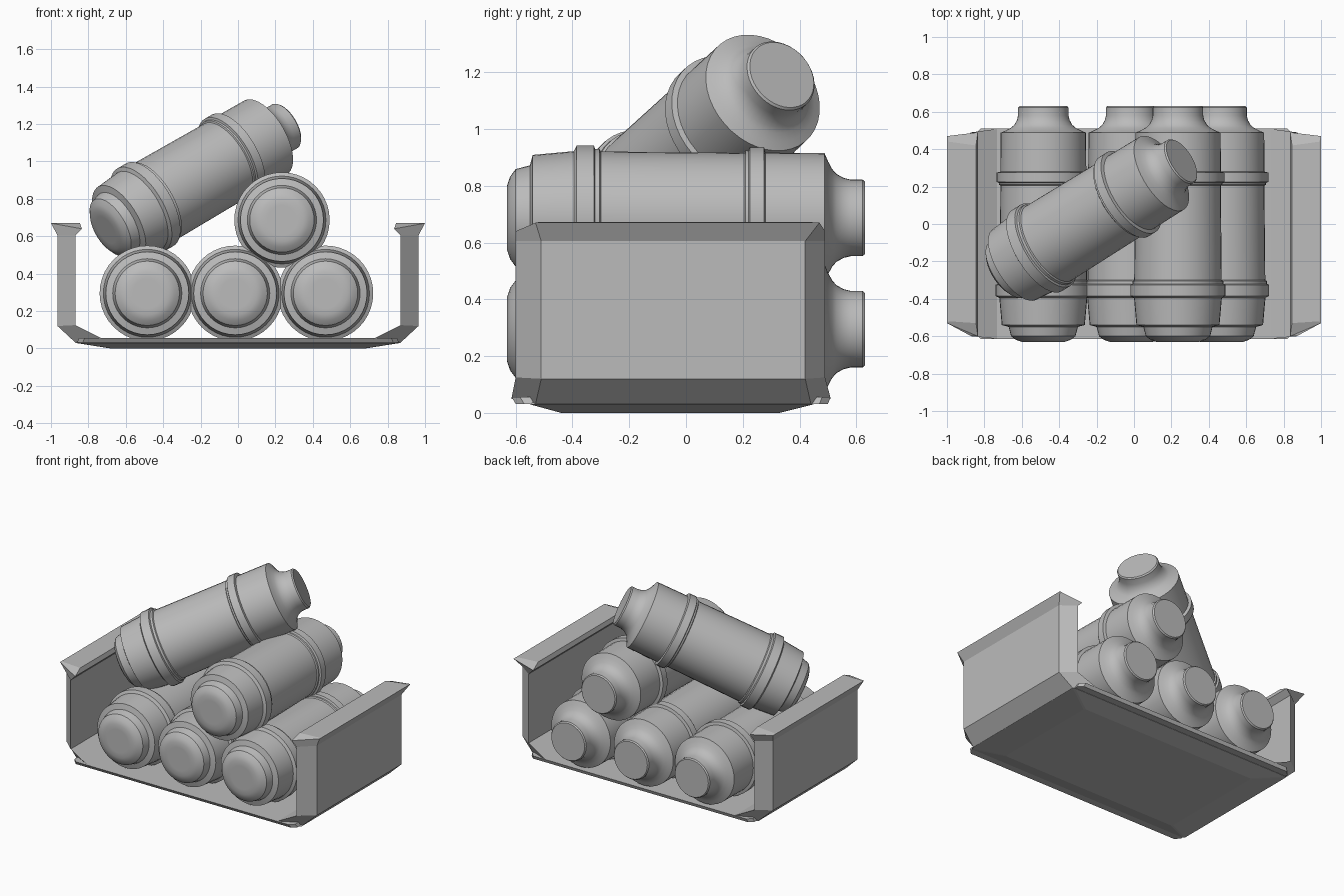
import bpy, bmesh, math
from mathutils import Vector

if "Cube" in bpy.data.objects:
    bpy.data.objects.remove(bpy.data.objects["Cube"])

metal = bpy.data.materials.new("grey_metal")
metal.diffuse_color = (0.5, 0.5, 0.5, 1)
metal.use_nodes = True
metal.node_tree.nodes["Principled BSDF"].inputs["Base Color"].default_value = metal.diffuse_color


def loft(name, loops):
    """Closed solid skinned through rings that share one point count."""
    bm = bmesh.new()
    rings = [[bm.verts.new(p) for p in loop] for loop in loops]
    n = len(rings[0])
    for a, b in zip(rings, rings[1:]):
        for i in range(n):
            j = (i + 1) % n
            bm.faces.new((a[i], a[j], b[j], b[i]))
    bm.faces.new(rings[0])
    bm.faces.new(rings[-1])
    bmesh.ops.recalc_face_normals(bm, faces=bm.faces)
    me = bpy.data.meshes.new(name)
    bm.to_mesh(me)
    bm.free()
    me.materials.append(metal)
    ob = bpy.data.objects.new(name, me)
    bpy.context.collection.objects.link(ob)
    return ob


# canister profile: (position along axis, radius)
profile = [
    (-0.63, 0.08), (-0.63, 0.115), (-0.62, 0.145), (-0.60, 0.172), (-0.55, 0.185),
    (-0.54, 0.222), (-0.395, 0.235), (-0.385, 0.255), (-0.325, 0.255), (-0.32, 0.243),
    (-0.305, 0.243), (-0.30, 0.234), (0.205, 0.229), (0.21, 0.237), (0.22, 0.238),
    (0.225, 0.25), (0.275, 0.25), (0.28, 0.23), (0.488, 0.228), (0.50, 0.20),
    (0.515, 0.172), (0.53, 0.155), (0.555, 0.141), (0.58, 0.135), (0.622, 0.135),
    (0.63, 0.128)]
SIDES = 40


def ring(y, r):
    return [(r * math.cos(2 * math.pi * i / SIDES), y, r * math.sin(2 * math.pi * i / SIDES))
            for i in range(SIDES)]


canister = loft("canister_lower_left", [ring(y, r) for y, r in profile])
bpy.context.view_layer.objects.active = canister
canister.select_set(True)
bpy.ops.object.shade_smooth_by_angle(angle=math.radians(35))
canister.location = (-0.485, 0, 0.295)

# stacked copies
for name, loc in (("canister_lower_middle", (-0.015, 0, 0.295)),
                  ("canister_lower_right", (0.468, 0, 0.295)),
                  ("canister_upper", (0.235, 0, 0.687)),
                  ("canister_tilted", (-0.225, 0.04, 0.912))):
    c = canister.copy()
    c.name = name
    c.location = loc
    bpy.context.collection.objects.link(c)
    if name == "canister_tilted":
        c.rotation_mode = 'QUATERNION'
        c.rotation_quaternion = Vector((0, 1, 0)).rotation_difference(
            Vector((0.763, 0.473, 0.443)).normalized())


# tray floor: stepped plate tapering to the ground
def rect(x, y0, y1, z, c=0.0):
    return [(-x, y0 + c, z), (-x + c, y0, z), (x - c, y0, z), (x, y0 + c, z),
            (x, y1 - c, z), (x - c, y1, z), (-x + c, y1, z), (-x, y1 - c, z)]


loft("tray_foot", [rect(0.68, -0.44, 0.33, 0.0, 0.01), rect(0.87, -0.55, 0.45, 0.03, 0.01),
                   rect(0.86, -0.55, 0.45, 0.036, 0.01)])
loft("tray_floor", [rect(0.86, -0.60, 0.50, 0.032, 0.03), rect(0.85, -0.615, 0.51, 0.056, 0.03)])


# end walls: chamfered panels with a flared foot and rim
def wall_ring(s, xi, xo, yi, yo, z_in, z_out):
    return [(s * xi, yi[0], z_in), (s * xo, yo[0], z_out),
            (s * xo, yo[1], z_out), (s * xi, yi[1], z_in)]


for side, s in (("left", -1), ("right", 1)):
    loft(side + "_wall", [
        wall_ring(s, 0.72, 0.87, (-0.615, 0.51), (-0.53, 0.44), 0.05, 0.032),
        wall_ring(s, 0.87, 0.965, (-0.60, 0.49), (-0.51, 0.42), 0.125, 0.12),
        wall_ring(s, 0.87, 0.965, (-0.60, 0.49), (-0.51, 0.42), 0.605, 0.605),
        wall_ring(s, 0.835, 1.0, (-0.60, 0.49), (-0.53, 0.47), 0.64, 0.67),
        wall_ring(s, 0.845, 0.99, (-0.53, 0.42), (-0.52, 0.44), 0.67, 0.672)])
